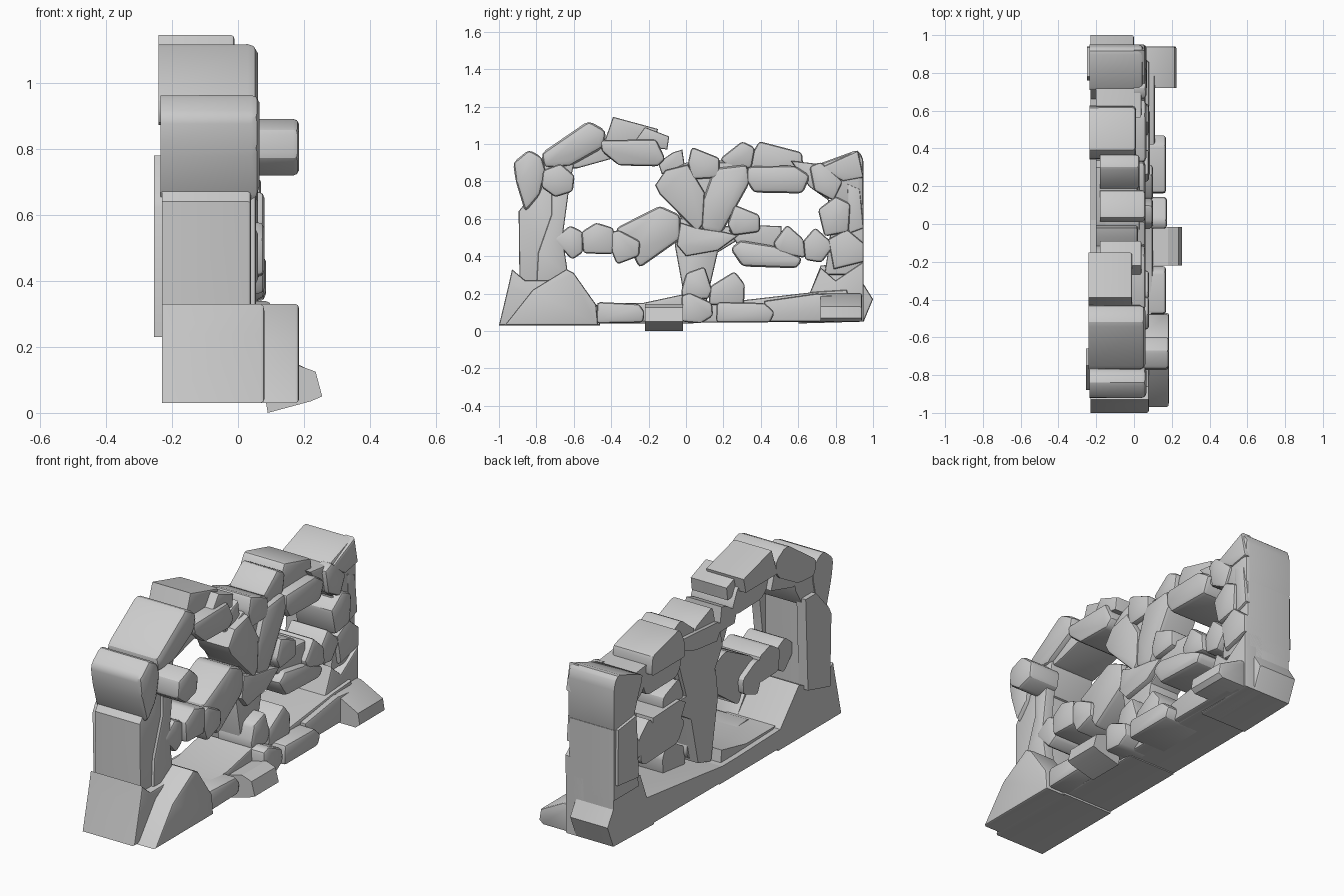
import bpy, bmesh


def rock(name, back, front, *outline, bevel=0.018, along_y=False):
    """Extrude an outline (y, z in hundredths) from back to front, rounding rim and corners."""
    bm = bmesh.new()

    def ring(d):
        return [bm.verts.new((a / 100, d, b / 100) if along_y else (d, a / 100, b / 100))
                for a, b in zip(outline[::2], outline[1::2])]
    lo, hi = ring(back), ring(front)
    n = len(lo)
    rear = bm.faces.new(lo[::-1])
    bm.faces.new(hi)
    for i in range(n):
        bm.faces.new((lo[i], lo[(i + 1) % n], hi[(i + 1) % n], hi[i]))
    bmesh.ops.recalc_face_normals(bm, faces=bm.faces)
    if bevel:
        keep = set(rear.edges)
        edges = [e for e in bm.edges if e not in keep]
        if bevel < 0.018:
            edges = [e for e in edges if all(v in hi for v in e.verts)]
        bmesh.ops.bevel(bm, geom=edges, offset=bevel, segments=2,
                        profile=0.5, affect='EDGES', clamp_overlap=True)
    me = bpy.data.meshes.new(name)
    bm.to_mesh(me)
    bm.free()
    ob = bpy.data.objects.new(name, me)
    bpy.context.collection.objects.link(ob)
    me.shade_smooth()
    me.set_sharp_from_angle(angle=0.5)
    return ob


# Left foot and pillar
rock("left_base", -.23, .08, -100, 3, -95, 24, -93, 33, -86, 27, -74, 27, -64, 32, -46, 12, -46, 3, bevel=.012)
rock("left_buttress", .03, .185, -97, 3, -82, 22, -64, 33, -60, 31, -48, 14, -47, 3, bevel=.012)
rock("left_pillar", -.23, .04, -89, 23, -89.5, 64, -80, 76, -68, 78, -68, 30, bevel=.012)
rock("left_pillar_back", -.255, -.2, -87, 23, -88, 62, -86, 66, -75, 78, -66, 78, -68, 28, bevel=0)
rock("left_pillar_facing", 0, .055, -80, 24, -79, 42, -72, 62, -72, 76, -62.5, 76, -66, 50, -63, 30, bevel=.01)
rock("left_cap", -.235, .065, -92.5, 90, -84, 97, -77, 93, -75, 86, -78, 73, -86, 63.5, -91, 80, bevel=.025)
rock("left_shoulder", -.23, .04, -80, 90, -75, 93, -60, 89, -61, 84, -67, 74, -80, 70, bevel=.01)
rock("left_knob", 0, .185, -76.5, 86, -67, 89.5, -59.5, 83, -60.5, 74.5, -70, 71.5, -77.5, 77)

# Left arch
rock("left_arch_slab", -.24, .06, -77.5, 95, -52, 112.5, -42.5, 107, -44, 98, -62, 88, -76, 87, bevel=.03)
rock("left_arch_lintel", -.2, .06, -46, 102, -16, 102.5, -11, 92, -15, 88, -36, 88.5, -45, 96)
rock("left_arch_link", -.23, .03, -58, 100, -44, 104, -40, 92, -58, 87, -63, 87, bevel=.01)
rock("left_arch_top", -.24, -.01, -39, 114.5, -15, 108, -17, 100, -44, 100, bevel=.012)
rock("left_arch_chip", -.18, .04, -27, 102, -22, 109, -9, 104, -10, 97, -18, 98, bevel=.01)
rock("left_arch_end", -.2, .02, -15, 90, -7, 95.5, -2, 97, 0, 84, -13, 84, bevel=.012)

# Central fork
rock("fork_left", -.13, .06, -16.5, 78, -11, 86, 1, 89, 10, 74, 9, 57, 6, 53, -14, 73, bevel=.015)
rock("fork_right", -.13, .06, 15, 87, 33, 89, 34, 79, 19, 52, 8, 54, 9, 70, bevel=.025)
rock("fork_web", -.15, .03, -6, 87, 0, 90, 25, 90, 29, 80, 20, 53, 2, 53, -10, 72, bevel=.01)
rock("fork_crown_slab", -.2, .02, -3, 88, 2, 90, 30, 92, 34, 87, 20, 82, 2, 80, bevel=.01)
rock("fork_crown", -.18, .06, 1, 90, 3, 98.5, 18, 92.5, 18, 82, 3, 81)
rock("fork_crown_side", -.18, .03, 18, 92, 30, 101.5, 37, 98, 35, 87, 23, 87)
rock("trunk", -.15, .03, -6, 46, -4, 61, 8, 56, 25, 56, 30, 50, 17, 42, 11, 16, 0, 13, -2, 24, bevel=.012)
rock("trunk_facing", 0, .06, -3, 58, 6, 55, 20, 53, 28, 51, 17, 43, 0, 40, -5, 46, bevel=.012)

# Left branch
rock("left_branch_tip", -.16, .06, -71, 49, -62, 56.5, -55, 53, -55, 42, -61, 38)
rock("left_branch_mid", -.17, .08, -56, 53, -48, 58, -38.5, 55, -39, 41, -55, 41.5)
rock("left_branch_low", -.17, .08, -40, 53, -36, 54, -24.5, 48, -25, 40, -37, 35.5, -40, 43)
rock("left_branch_slab", -.14, .06, -37.5, 55, -14, 67, -3, 62, -3, 49, -25, 33.5, -29, 42, -37, 47, bevel=.025)

# Right branch
rock("right_branch_root", -.14, .08, 22, 57, 26, 67.5, 39.5, 62, 39.5, 53, 25, 51)
rock("right_branch_low", -.16, .085, 23.5, 44, 29, 48.5, 47, 45.5, 62.5, 39, 59.5, 33.5, 30, 34.5, bevel=.025)
rock("right_branch_slab", -.16, .05, 23, 54, 28, 57, 51, 56, 52, 43, 28, 45, bevel=.012)
rock("right_branch_mid", -.16, .08, 46.5, 47, 54, 57, 63, 49, 64, 39, 49, 41.5)
rock("right_branch_tip", -.16, .06, 62.5, 48, 69, 55.5, 79.5, 46, 72.5, 36.5, 63.5, 38)

# Right arch
rock("right_arch_top", -.235, .01, 35, 94, 39, 101.5, 62, 95.5, 63, 85, 34, 85)
rock("right_arch_lintel", -.2, .065, 32.5, 88, 58, 88.5, 66.5, 83, 62.5, 73.5, 36, 74, 32.5, 80, bevel=.025)
rock("right_arch_end", -.2, .04, 56, 91, 65, 90, 73, 89, 82, 80, 76, 70, 66, 77, bevel=.012)
rock("right_arch_chip", 0, .065, 66, 88, 72, 90.5, 84, 80, 79, 69.5, 68.5, 75)

# Right pillar
rock("right_cap", -.235, .05, 70, 89, 92, 97, 95, 92, 95, 66, 79, 67, 74, 80, bevel=.025)
rock("right_cap_facing", 0, .06, 71, 87, 92, 96.5, 95, 82, 84, 80, bevel=.015)
rock("right_pillar", -.235, .04, 76, 70, 95, 68, 95, 30, 74, 30, 77, 50, bevel=.012)
rock("right_pillar_back", -.25, -.2, 78, 70, 93.5, 68, 94, 38, 76, 36, bevel=0)
rock("right_pillar_upper", -.16, .07, 70.5, 65, 80, 72, 88, 68, 87, 53, 74, 50.5)
rock("right_pillar_side", 0, .055, 86, 79, 93, 76, 95, 55, 87, 52, bevel=.012)
rock("right_pillar_lower", -.16, .065, 76, 49, 86, 54.5, 95, 47, 95, 37, 79, 33, bevel=.015)
rock("right_base", -.23, 0, 72, 35, 95, 37, 95, 25, 100, 17, 95, 5, 60, 4, 66, 20, bevel=.012)
rock("right_base_facing", -.05, .06, 72, 34, 80, 27, 95, 37, 95, 5, 60, 4, 66, 20, bevel=.012)

# Floor course
rock("floor_left", -.23, .06, -48, 14, -10, 13, 4, 13, 4, 4, -48, 4, bevel=.01)
rock("floor_right", -.23, .08, 2, 13, 18, 15, 70, 21, 86, 22, 90, 5, 2, 4.5, bevel=.012)
rock("floor_left_stone", -.05, .17, -47.5, 15.5, -25, 14.5, -22, 10, -23, 4.5, -48, 4)
rock("floor_left_wedge", -.2, .1, -48, 15, -23, 15, -2, 19.5, 0, 5, -25, 5, bevel=.012)
rock("floor_centre_stone", 0, .175, -2.5, 19, 2, 20.5, 14, 15, 14.5, 8, 8, 4, -2.5, 5)
rock("floor_trunk_stone", -.1, .1, -2.5, 22, 0, 31, 10, 34.5, 14, 22, 12, 17, -2, 17)
rock("floor_lump", -.08, .1, 13, 24, 26, 32, 31.5, 25, 31, 14, 12, 14)
rock("floor_right_stone", -.05, .17, 16.5, 15.5, 42, 15, 47.5, 10, 45, 4.5, 16, 4.5)
rock("floor_right_wedge", 0, .11, 42, 16, 70, 20, 89, 18, 85, 5, 42, 5, bevel=.012)

# Sloping block at the foot of the right pillar
rock("right_foot", .72, .94, 3, 5, 20, 5, 22.5, 7, 21.5, 13, 8, 20, 3, 20, bevel=.01, along_y=True)

# Tilted loose block in front of the floor
rock("loose_block", -.22, -.015, 9, .0, 22, 3.5, 25.5, 5, 23.5, 12.5, 18, 14.5, 7, 12,
     bevel=0, along_y=True)
